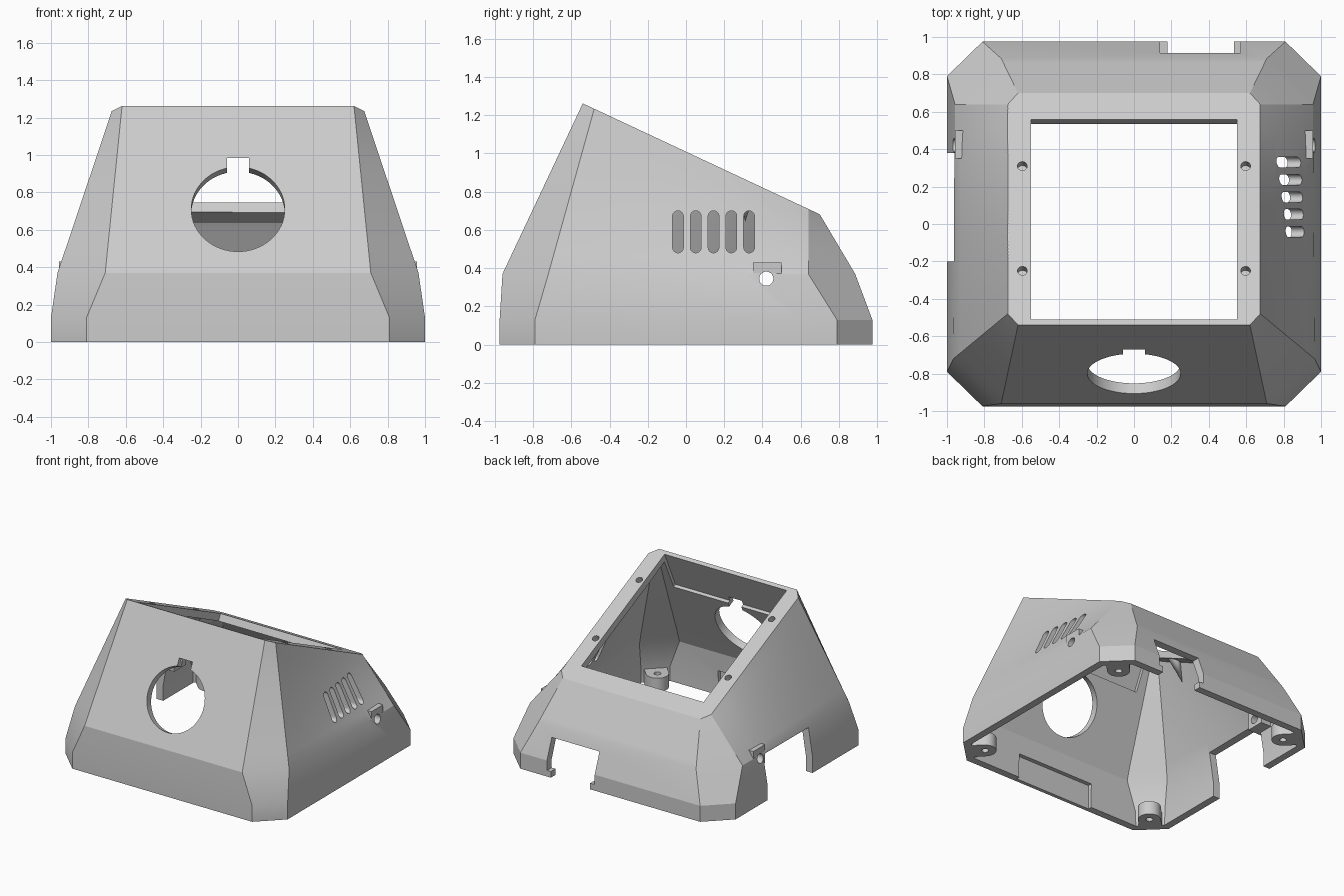
import bpy, bmesh, math
from mathutils import Matrix, Vector

if "Cube" in bpy.data.objects:
    bpy.data.objects.remove(bpy.data.objects["Cube"])

grey = bpy.data.materials.new("light_grey")
grey.use_nodes = True
COLOUR = (0.6, 0.6, 0.6, 1)
grey.diffuse_color = COLOUR
grey.node_tree.nodes["Principled BSDF"].inputs["Base Color"].default_value = COLOUR

WALL = 0.06
SLOPE = 0.468                      # fall of the top plate towards the back
TILT = -math.atan(SLOPE)
FACE_TILT = math.atan2(0.89, 0.42)  # lean of the front wall


def top_z(y):
    return 1.262 - SLOPE * (y + 0.54)


def finish(name, bm):
    bmesh.ops.recalc_face_normals(bm, faces=bm.faces)
    mesh = bpy.data.meshes.new(name)
    bm.to_mesh(mesh)
    bm.free()
    mesh.materials.append(grey)
    obj = bpy.data.objects.new(name, mesh)
    bpy.context.collection.objects.link(obj)
    return obj


def placed(loc, tilt=0, axis='X'):
    return Matrix.Translation(loc) @ Matrix.Rotation(tilt, 4, axis)


def box(name, loc, size, tilt=0):
    bm = bmesh.new()
    bmesh.ops.create_cube(bm, size=1, matrix=placed(loc, tilt) @ Matrix.Diagonal((*size, 1)))
    return finish(name, bm)


def span(name, lo, hi):
    lo, hi = Vector(lo), Vector(hi)
    return box(name, (lo + hi) / 2, hi - lo)


def cylinder(name, loc, r, depth, tilt=0, axis='X', segments=32):
    bm = bmesh.new()
    bmesh.ops.create_cone(bm, cap_ends=True, segments=segments, radius1=r, radius2=r,
                          depth=depth, matrix=placed(loc, tilt, axis))
    return finish(name, bm)


def hull(name, points):
    bm = bmesh.new()
    for p in points:
        bm.verts.new(p)
    result = bmesh.ops.convex_hull(bm, input=bm.verts)
    bmesh.ops.delete(bm, geom=[v for v in bm.verts if not v.link_faces], context='VERTS')
    return finish(name, bm)


def circle(x, y, r, n=24):
    return [(x + r * math.cos(math.tau * i / n), y + r * math.sin(math.tau * i / n))
            for i in range(n)]


def apply_all(obj):
    bpy.context.view_layer.objects.active = obj
    for mod in list(obj.modifiers):
        bpy.ops.object.modifier_apply(modifier=mod.name)


def cut(obj, cutter, keep=False):
    mod = obj.modifiers.new("cut", 'BOOLEAN')
    mod.operation, mod.solver, mod.object = 'DIFFERENCE', 'EXACT', cutter
    apply_all(obj)
    if not keep:
        bpy.data.objects.remove(cutter)


# Octagonal levels: half of the outline from front to back on the +x side
def level(front, front_side, back_side, back, z=None):
    pts = [front, front_side, back_side, back]
    return [Vector((x, y, top_z(y) if z is None else z)) for x, y in pts]


base = ((0.81, -0.975), (1.0, -0.79), (1.0, 0.79), (0.81, 0.975))
levels = [
    level(*base, z=0),
    level(*base, z=0.13),
    level((0.71, -0.96), (0.965, -0.72), (0.957, 0.64), (0.71, 0.885), z=0.37),
    level((0.62, -0.54), (0.675, -0.48), (0.675, 0.64), (0.62, 0.70)),
]


def outline(half, cuts=8):
    a, b, c, d = half
    right = [a] + [b.lerp(c, i / cuts) for i in range(cuts + 1)] + [d]
    return right + [Vector((-p.x, p.y, p.z)) for p in reversed(right)]


# Main shell: twisted side walls lofted between the levels
bm = bmesh.new()
rings = [outline(levels[0])]
for low, high, steps in zip(levels, levels[1:], (1, 1, 8)):
    for s in range(1, steps + 1):
        rings.append([p.lerp(q, s / steps) for p, q in zip(outline(low), outline(high))])
loops = [[bm.verts.new(p) for p in ring] for ring in rings]
for low, high in zip(loops, loops[1:]):
    n = len(low)
    for i in range(n):
        j = (i + 1) % n
        bm.faces.new((low[i], low[j], high[j], high[i]))
bm.faces.new(loops[-1])
shell = finish("shell", bm)
solid = shell.modifiers.new("wall", 'SOLIDIFY')
solid.thickness, solid.offset, solid.use_even_offset = WALL, -1, True
apply_all(shell)

# Screen window, deep enough to thin the front wall behind it
mid, depth = 0.025, 0.33
normal = Vector((0, SLOPE, 1)).normalized()
centre = Vector((0, mid, top_z(mid))) - normal * (depth / 2 - 0.1)
cut(shell, box("window_cutter", centre, (1.1, 1.07 / math.cos(TILT), depth + 0.2), TILT))

# Round front opening and the shallow pocket below it
cut(shell, cylinder("front_cutter", (0, -0.80, 0.71), 0.25, 0.3, FACE_TILT, segments=64))
cut(shell, span("notch_cutter", (-0.06, -0.73, 0.84), (0.06, -0.55, 0.985)))
cut(shell, span("pocket_cutter", (-0.35, -0.945, -0.02), (0.35, -0.80, 0.2)))

# Cable openings in the side and the back, the back one with two foot tabs
cut(shell, span("side_cutter", (-1.1, -0.2, -0.1), (-0.8, 0.38, 0.36)))
cut(shell, span("back_cutter", (0.14, 0.7, 0.05), (0.57, 1.1, 0.295)))
cut(shell, span("back_foot_cutter", (0.18, 0.7, -0.1), (0.535, 1.1, 0.06)))

# Ventilation slots
for i in range(5):
    y = -0.042 + i * 0.093
    profile = circle(y, 0.508, 0.028) + circle(y, 0.672, 0.028)
    cut(shell, hull("slot_cutter", [(x, py, pz) for x in (0.5, 1.1) for py, pz in profile]))

# Screw holes in the top plate with gussets underneath
for side in (-1, 1):
    for y in (-0.25, 0.31):
        z = top_z(y)
        cut(shell, cylinder("screw_cutter", (side * 0.597, y, z), 0.026, 0.1, TILT, segments=20))
        rim = [(x, py, top_z(py) - 0.06) for x, py in circle(side * 0.6, y, 0.047)]
        hull("screw_gusset", rim + [(side * 0.68, y, z - 0.22)])

# Side clips, each with a round pin hole through clip and wall
for side, label in ((1, "left"), (-1, "right")):
    clip = span(label + "_clip", (min(side * 0.82, side * 0.957), 0.35, 0.28),
                (max(side * 0.82, side * 0.957), 0.50, 0.43))
    pin = cylinder("pin_cutter", (side * 0.9, 0.42, 0.345), 0.037, 0.5, math.pi / 2, 'Y')
    cut(shell, pin, keep=True)
    cut(clip, pin)

# Corner screw posts joined to the chamfered corners
for sx in (-1, 1):
    for sy in (-1, 1):
        foot = circle(sx * 0.80, sy * 0.775, 0.085)
        foot += [(sx * 0.83, sy * 0.93), (sx * 0.955, sy * 0.81)]
        post = hull("corner_post", [(x, y, z) for z in (0, 0.11) for x, y in foot])
        cut(post, cylinder("post_cutter", (sx * 0.80, sy * 0.775, 0.05), 0.026, 0.4, segments=20))

# Smooth the gentle bends and keep every real edge crisp
bpy.ops.object.select_all(action='DESELECT')
for obj in bpy.context.collection.objects:
    if obj.type == 'MESH' and grey.name in obj.data.materials:
        obj.select_set(True)
        bpy.context.view_layer.objects.active = obj
bpy.ops.object.shade_smooth_by_angle(angle=math.radians(20))
